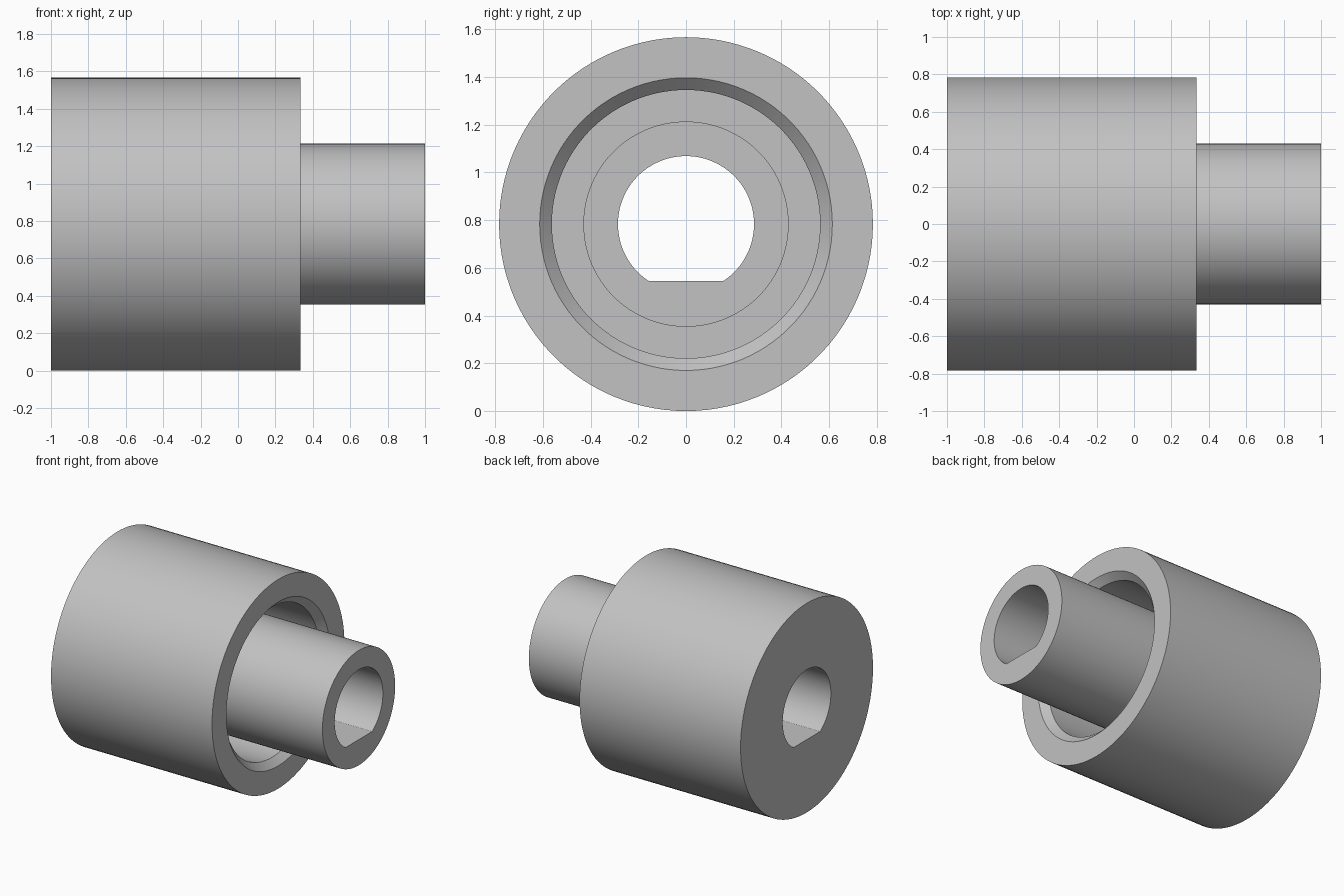
import bpy, bmesh, math

cube = bpy.data.objects.get("Cube")
if cube:
    bpy.data.objects.remove(cube, do_unlink=True)

SEGMENTS = 108                 # places vertices exactly on the corners of the bore flat
OUTER, HUB, BORE = 0.783, 0.43, 0.285
MOUTH, RECESS = 0.613, 0.562   # chamfered opening and wall of the annular recess
FLAT = -0.238                  # height of the bore flat below the axis
BACK, RIM, TIP = -1.0, 0.333, 1.0
FLOOR = -0.5

metal = bpy.data.materials.new("plain grey")
metal.use_nodes = True
grey = (0.54, 0.54, 0.54, 1)
metal.diffuse_color = grey
metal.node_tree.nodes["Principled BSDF"].inputs["Base Color"].default_value = grey

# Closed section (x, radius), turned around the x axis
section = [
    (BACK, BORE), (BACK, OUTER), (RIM, OUTER), (RIM, MOUTH),
    (RIM - (MOUTH - RECESS), RECESS), (FLOOR, RECESS), (FLOOR, HUB),
    (TIP, HUB), (TIP, BORE),
]

bm = bmesh.new()
rings = []
for x, radius in section:
    ring = []
    for i in range(SEGMENTS):
        a = math.tau * i / SEGMENTS
        z = radius * math.sin(a)
        if radius == BORE:     # D-shaped bore
            z = max(z, FLAT)
        ring.append(bm.verts.new((x, radius * math.cos(a), z + OUTER)))
    rings.append(ring)

for k, ring in enumerate(rings):
    following = rings[(k + 1) % len(rings)]
    for i in range(SEGMENTS):
        j = (i + 1) % SEGMENTS
        bm.faces.new((ring[i], ring[j], following[j], following[i]))
bmesh.ops.recalc_face_normals(bm, faces=bm.faces)

mesh = bpy.data.meshes.new("recessed_hub")
bm.to_mesh(mesh)
bm.free()
mesh.materials.append(metal)
hub = bpy.data.objects.new("recessed_hub", mesh)
bpy.context.collection.objects.link(hub)

# Smooth round walls with crisp edges
bpy.ops.object.select_all(action="DESELECT")
hub.select_set(True)
bpy.context.view_layer.objects.active = hub
bpy.ops.object.shade_smooth_by_angle(angle=math.radians(20))
